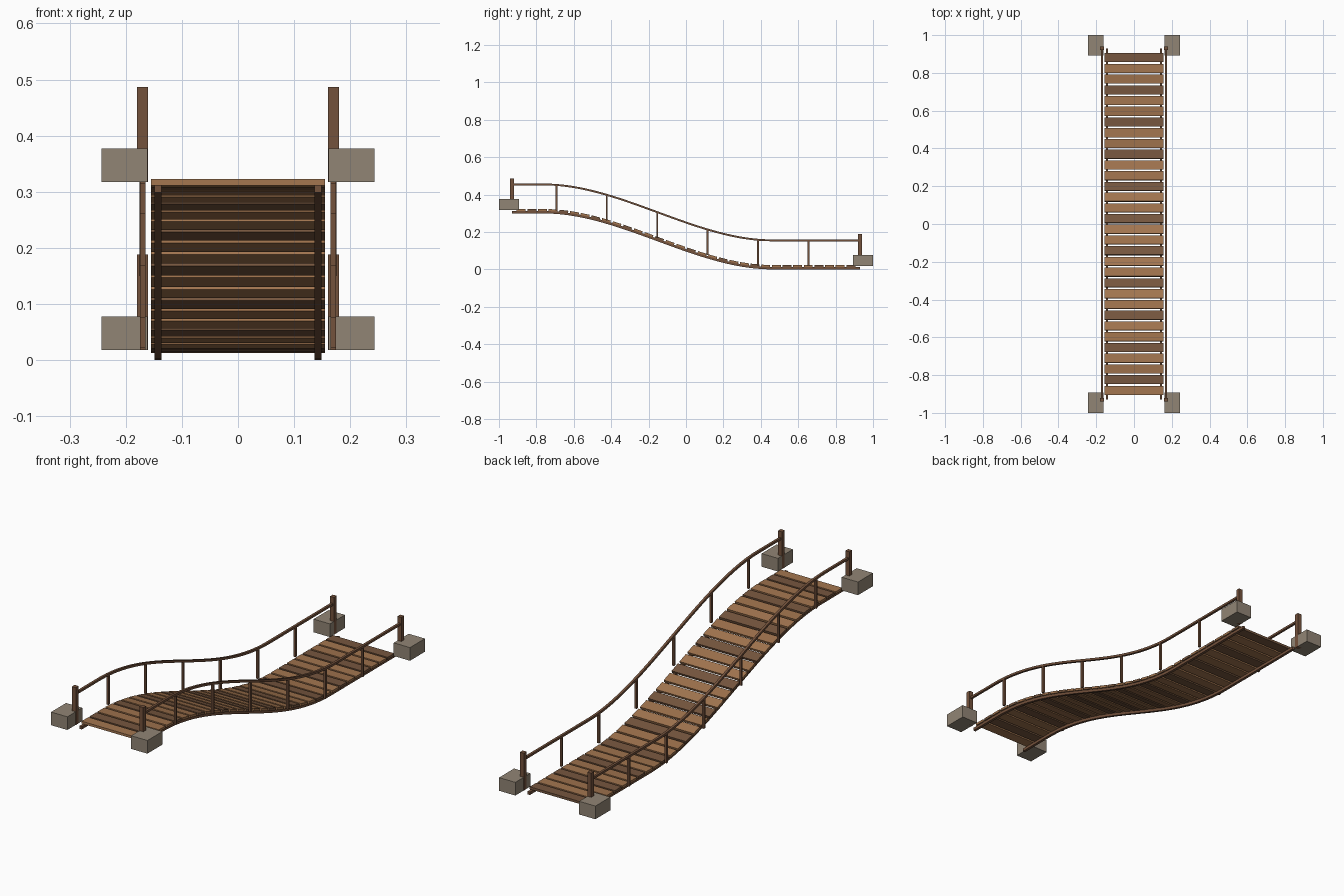
import bpy, bmesh, math
from mathutils import Matrix, Vector

if "Cube" in bpy.data.objects:
    bpy.data.objects.remove(bpy.data.objects["Cube"])


def srgb(r, g, b):
    def lin(c):
        c /= 255
        return c / 12.92 if c <= 0.04045 else ((c + 0.055) / 1.055) ** 2.4
    return (lin(r), lin(g), lin(b), 1)


def material(name, rgb):
    m = bpy.data.materials.new(name)
    m.diffuse_color = srgb(*rgb)
    m.use_nodes = True
    m.node_tree.nodes["Principled BSDF"].inputs["Base Color"].default_value = m.diffuse_color
    return m


LIGHT = material("light plank wood", (163, 118, 80))
MID = material("medium plank wood", (156, 112, 75))
DARK = material("dark plank wood", (118, 86, 62))
BEAM = material("beam wood", (116, 82, 60))
STONE = material("stone", (145, 133, 117))


# Walkway centre line: high at the front, S-curve down to the back
def path_z(y):
    t = min(max((y + 0.76) / 1.22, 0), 1)
    return 0.018 + 0.299 * (1 - t * t * (3 - 2 * t))


def slope(y):
    return math.atan((path_z(y + 0.002) - path_z(y - 0.002)) / 0.004)


def finish(name, bm, mat):
    bmesh.ops.recalc_face_normals(bm, faces=bm.faces)
    me = bpy.data.meshes.new(name)
    bm.to_mesh(me)
    bm.free()
    me.materials.append(mat)
    ob = bpy.data.objects.new(name, me)
    bpy.context.collection.objects.link(ob)
    return ob


def box(name, centre, size, mat, tilt=0):
    bm = bmesh.new()
    bmesh.ops.create_cube(bm, size=1, matrix=Matrix.Translation(centre)
                          @ Matrix.Rotation(tilt, 4, 'X')
                          @ Matrix.Diagonal((*size, 1)))
    return finish(name, bm, mat)


# Square bar swept along the walkway curve at a given height offset
def swept_bar(name, x, dz, w, h, mat, y_end=0.93, n=56):
    bm = bmesh.new()
    rings = []
    for i in range(n + 1):
        y = -y_end + 2 * y_end * i / n
        a = slope(y)
        c = Vector((x, y, path_z(y) + dz))
        up = Vector((0, -math.sin(a), math.cos(a))) * h / 2
        side = Vector((w / 2, 0, 0))
        rings.append([bm.verts.new(c + p) for p in
                      (-side - up, side - up, side + up, -side + up)])
    for r, s in zip(rings, rings[1:]):
        for k in range(4):
            bm.faces.new((r[k], r[(k + 1) % 4], s[(k + 1) % 4], s[k]))
    bm.faces.new(rings[0])
    bm.faces.new(rings[-1])
    return finish(name, bm, mat)


# Deck planks, every third one dark
COUNT = 32
for i in range(COUNT):
    y = -0.881 + 1.762 * i / (COUNT - 1)
    box(f"plank_{i + 1}", (0, y, path_z(y)), (0.31, 0.048, 0.011),
        (LIGHT, DARK, MID)[i % 3], slope(y))

for s, side in ((-1, "left"), (1, "right")):
    # Stringer under the deck and handrail beside it
    swept_bar(f"{side}_stringer", s * 0.143, -0.0115, 0.0125, 0.013, BEAM)
    swept_bar(f"{side}_handrail", s * 0.17, 0.137, 0.011, 0.010, BEAM)

    # Thin railing posts
    for i in range(6):
        y = -0.693 + 0.2695 * i
        z = path_z(y)
        box(f"{side}_baluster_{i + 1}", (s * 0.17, y, z + 0.0685),
            (0.010, 0.010, 0.137), BEAM)

    # End posts and stone footings
    for e, end in ((-1, "front"), (1, "back")):
        z = path_z(e)
        box(f"{side}_{end}_post", (s * 0.17, e * 0.93, z + 0.085),
            (0.02, 0.02, 0.17), BEAM)
        box(f"{side}_{end}_footing", (s * 0.202, e * 0.946, z + 0.03),
            (0.082, 0.108, 0.06), STONE)
